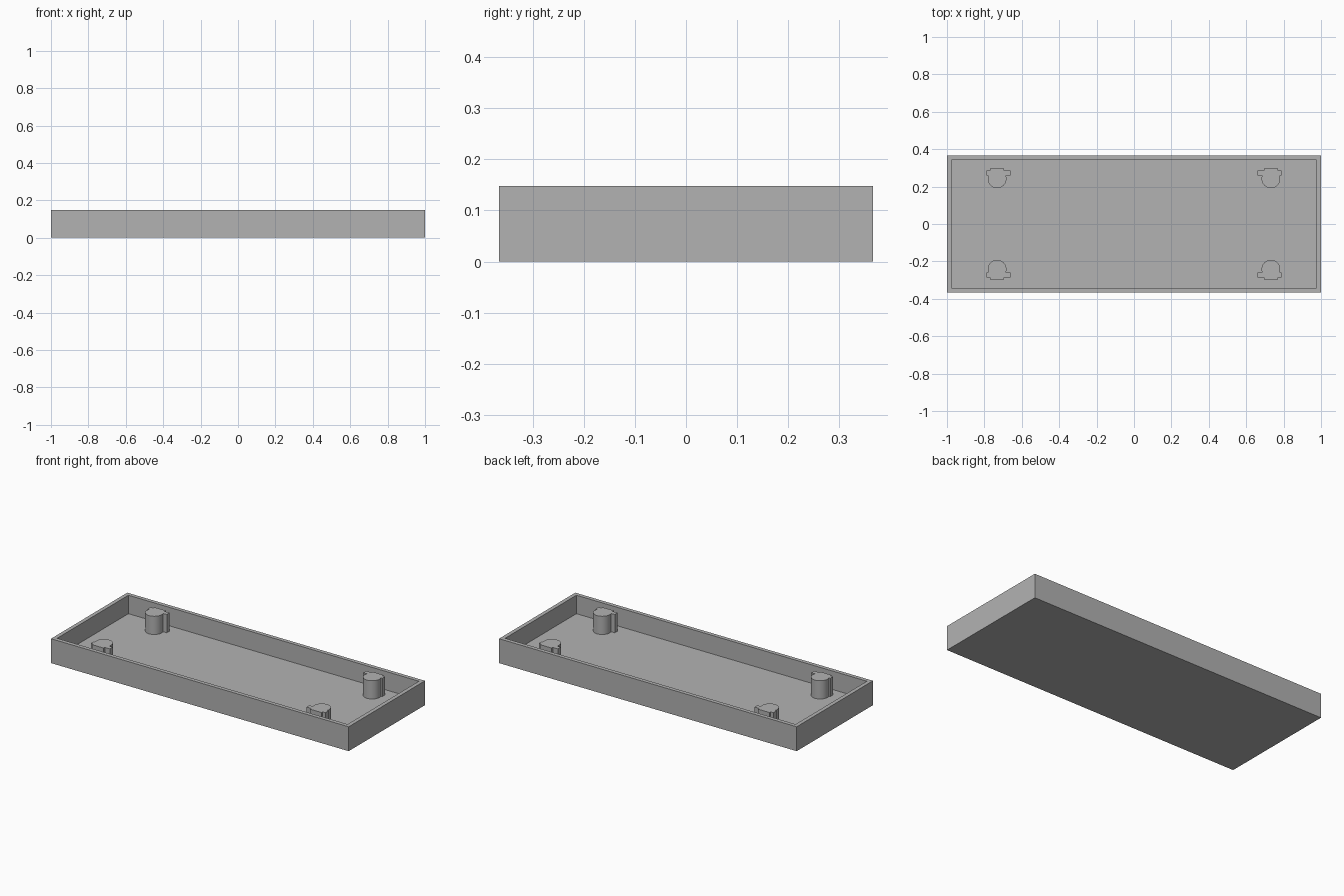
import bpy, bmesh
from math import sin, cos, pi, asin
from mathutils import Vector

if "Cube" in bpy.data.objects:
    bpy.data.objects.remove(bpy.data.objects["Cube"])

LENGTH, WIDTH, HEIGHT = 2.0, 0.732, 0.148
WALL, FLOOR = 0.034, 0.036

grey = bpy.data.materials.new("plain grey")
grey.use_nodes = True
grey.diffuse_color = (0.448, 0.448, 0.448, 1)
grey.node_tree.nodes["Principled BSDF"].inputs["Base Color"].default_value = grey.diffuse_color


def finish(bm, name):
    bmesh.ops.recalc_face_normals(bm, faces=bm.faces)
    mesh = bpy.data.meshes.new(name)
    bm.to_mesh(mesh)
    bm.free()
    mesh.materials.append(grey)
    obj = bpy.data.objects.new(name, mesh)
    bpy.context.collection.objects.link(obj)
    return obj


# Open tray: a box with its top inset and pushed down to the floor
bm = bmesh.new()
bmesh.ops.create_cube(bm, size=1)
for v in bm.verts:
    v.co = Vector((v.co.x * LENGTH, v.co.y * WIDTH, (v.co.z + 0.5) * HEIGHT))
top = max(bm.faces, key=lambda f: f.calc_center_median().z)
bmesh.ops.inset_region(bm, faces=[top], thickness=WALL)
pushed = bmesh.ops.extrude_face_region(bm, geom=[top])
for v in pushed["geom"]:
    if isinstance(v, bmesh.types.BMVert):
        v.co.z = FLOOR
if top.is_valid:
    bmesh.ops.delete(bm, geom=[top], context="FACES_ONLY")
finish(bm, "tray")


# Post outline around the round centre: x points outward, y toward the long wall
def post_outline():
    radius, bar_near, bar_far = 0.05, 0.017, 0.045
    start = asin(bar_near / radius)
    sweep = pi + 2 * start
    steps = 28
    arc = [(radius * cos(start - sweep * i / steps), radius * sin(start - sweep * i / steps))
           for i in range(steps + 1)]
    bar_in, bar_out, block, back = -0.072, 0.056, 0.038, 0.056
    tabs = [(bar_in, bar_near), (bar_in, bar_far), (-block, bar_far), (-block, back),
            (block, back), (block, bar_far), (bar_out, bar_far), (bar_out, bar_near)]
    return arc + tabs


# Four corner posts, mirrored across both axes
for side, sx in (("left", 1), ("right", -1)):
    for end, sy in (("front", -1), ("back", 1)):
        bm = bmesh.new()
        base = bm.faces.new([bm.verts.new((sx * (0.732 + x), sy * (0.242 + y), FLOOR - 0.01))
                             for x, y in post_outline()])
        raised = bmesh.ops.extrude_face_region(bm, geom=[base], use_keep_orig=True)
        for v in raised["geom"]:
            if isinstance(v, bmesh.types.BMVert):
                v.co.z = HEIGHT - 0.001
        post = finish(bm, f"{end}_{side}_post")
        bpy.ops.object.select_all(action="DESELECT")
        post.select_set(True)
        bpy.context.view_layer.objects.active = post
        bpy.ops.object.shade_smooth_by_angle(angle=pi / 6)
